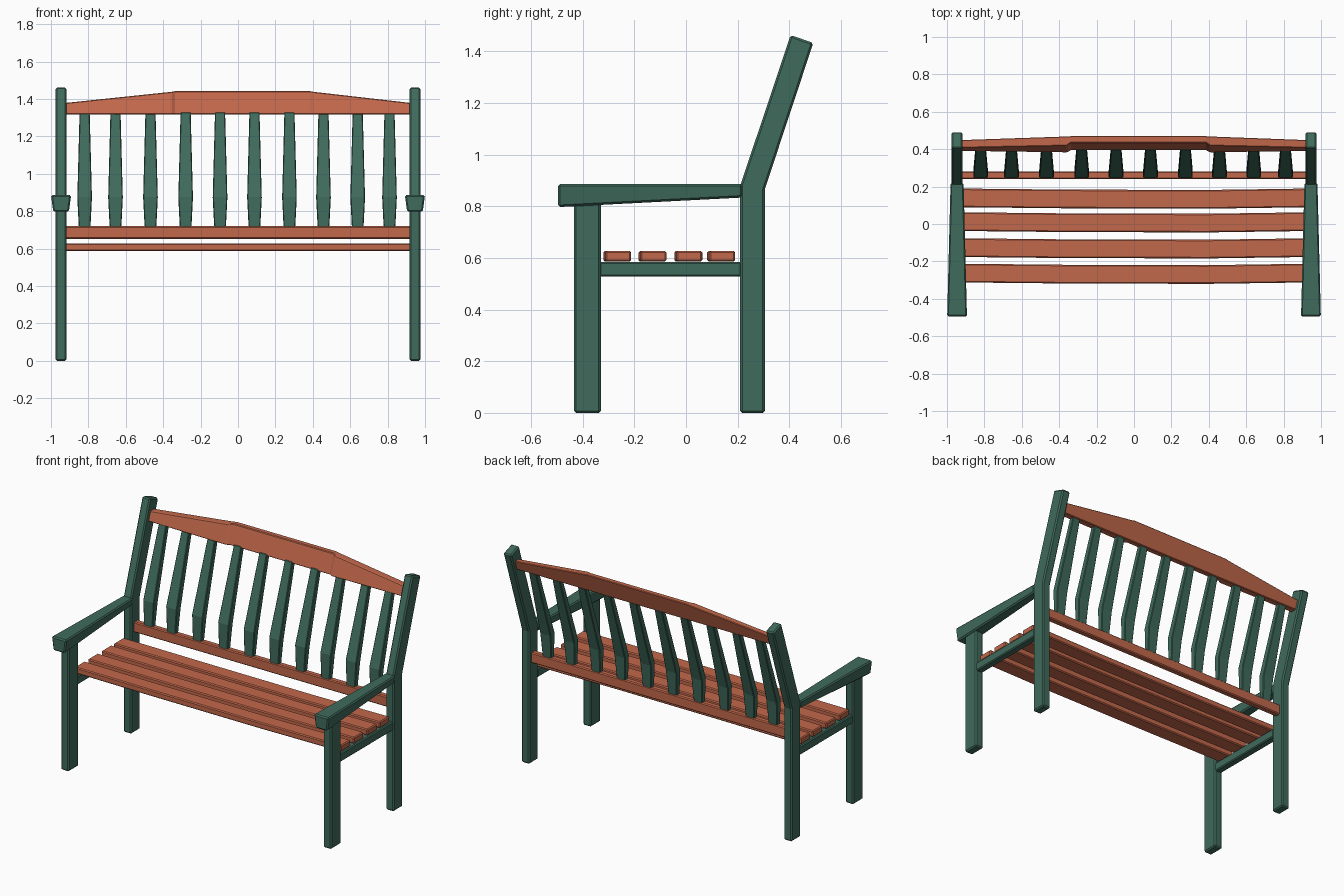
import bpy
import bmesh

cube = bpy.data.objects.get("Cube")
if cube:
    bpy.data.objects.remove(cube, do_unlink=True)


def material(name, colour):
    mat = bpy.data.materials.new(name)
    mat.use_nodes = True
    mat.diffuse_color = (*colour, 1)
    mat.node_tree.nodes["Principled BSDF"].inputs["Base Color"].default_value = (*colour, 1)
    return mat


GREEN = material("painted green", (0.051, 0.147, 0.107))
WOOD = material("reddish wood", (0.54, 0.138, 0.069))


def loft(name, rings, mat, bevel=0.006):
    """Join four-cornered rings into a closed beam with softened edges."""
    bm = bmesh.new()
    loops = [[bm.verts.new(p) for p in ring] for ring in rings]
    for a, b in zip(loops, loops[1:]):
        for i in range(4):
            j = (i + 1) % 4
            bm.faces.new((a[i], a[j], b[j], b[i]))
    bm.faces.new(loops[0])
    bm.faces.new(loops[-1])
    bmesh.ops.recalc_face_normals(bm, faces=bm.faces)
    mesh = bpy.data.meshes.new(name)
    bm.to_mesh(mesh)
    bm.free()
    mesh.materials.append(mat)
    obj = bpy.data.objects.new(name, mesh)
    bpy.context.collection.objects.link(obj)
    if bevel:
        mod = obj.modifiers.new("soft edges", "BEVEL")
        mod.width = bevel
        mod.segments = 1
        mod.limit_method = "ANGLE"
    return obj


def flat(x, half, y0, y1, z0, z1=None):
    """Ring across a standing beam; z0 and z1 are front and back heights."""
    z1 = z0 if z1 is None else z1
    return [(x - half, y0, z0), (x + half, y0, z0), (x + half, y1, z1), (x - half, y1, z1)]


def across(x, y0, y1, z0, z1, lean=0.0):
    """Ring across a beam running along x."""
    shift = lean * (z1 - z0)
    return [(x, y0, z0), (x, y1, z0), (x, y1 + shift, z1), (x, y0 + shift, z1)]


def along(x, y, top_half, low_half, z0, z1):
    """Ring across a beam running along y."""
    return [(x - low_half, y, z0), (x + low_half, y, z0), (x + top_half, y, z1), (x - top_half, y, z1)]


# Side frames
for side, label in ((1, "left"), (-1, "right")):
    x = side * 0.946
    loft(f"{label}_front_leg", [flat(x, 0.029, -0.434, -0.33, 0),
                                flat(x, 0.029, -0.434, -0.33, 0.82)], GREEN, 0.008)
    loft(f"{label}_back_post", [flat(x, 0.029, 0.21, 0.305, 0),
                                flat(x, 0.029, 0.21, 0.305, 0.88, 0.865),
                                flat(x, 0.029, 0.405, 0.493, 1.463, 1.433)], GREEN, 0.008)
    loft(f"{label}_armrest", [along(x, -0.495, 0.054, 0.042, 0.797, 0.886),
                              along(x, 0.22, 0.036, 0.028, 0.834, 0.886)], GREEN, 0.008)
    loft(f"{label}_seat_rail", [along(x, -0.335, 0.024, 0.024, 0.528, 0.585),
                                along(x, 0.215, 0.024, 0.024, 0.528, 0.585)], GREEN)

# Seat slats, slightly bowed towards the front
for i, y in enumerate((-0.262, -0.126, 0.013, 0.14)):
    rings = []
    for x, bow in ((-0.96, 0), (-0.37, -0.006), (0.39, -0.008), (0.96, 0)):
        rings.append(across(x, y - 0.05 + bow, y + 0.05 + bow, 0.586, 0.627))
    loft(f"seat_slat_{i + 1}", rings, WOOD)

# Lower back rail
loft("lower_back_rail", [across(x, 0.241, 0.281, 0.652, 0.72) for x in (-0.93, 0.93)], WOOD)

# Crest rail with a shallow step in its front face at each bend
LEAN = 0.327
crest = [(-0.93, 0.39, 1.378), (-0.357, 0.382, 1.438), (-0.337, 0.394, 1.442),
         (0.385, 0.394, 1.442), (0.405, 0.382, 1.438), (0.93, 0.39, 1.378)]
loft("crest_rail", [across(x, y, 0.43, 1.318, z, LEAN) for x, y, z in crest], WOOD, 0.004)

# Back spindles: short upright foot, then a leaning tapered blade
for i, x in enumerate((-0.82, -0.655, -0.468, -0.28, -0.096, 0.088, 0.275, 0.457, 0.64, 0.81)):
    loft(f"back_spindle_{i + 1}", [flat(x, 0.031, 0.245, 0.277, 0.71),
                                   flat(x, 0.039, 0.248, 0.292, 0.876, 0.87),
                                   flat(x, 0.027, 0.394, 0.426, 1.33, 1.32)], GREEN, 0.004)
